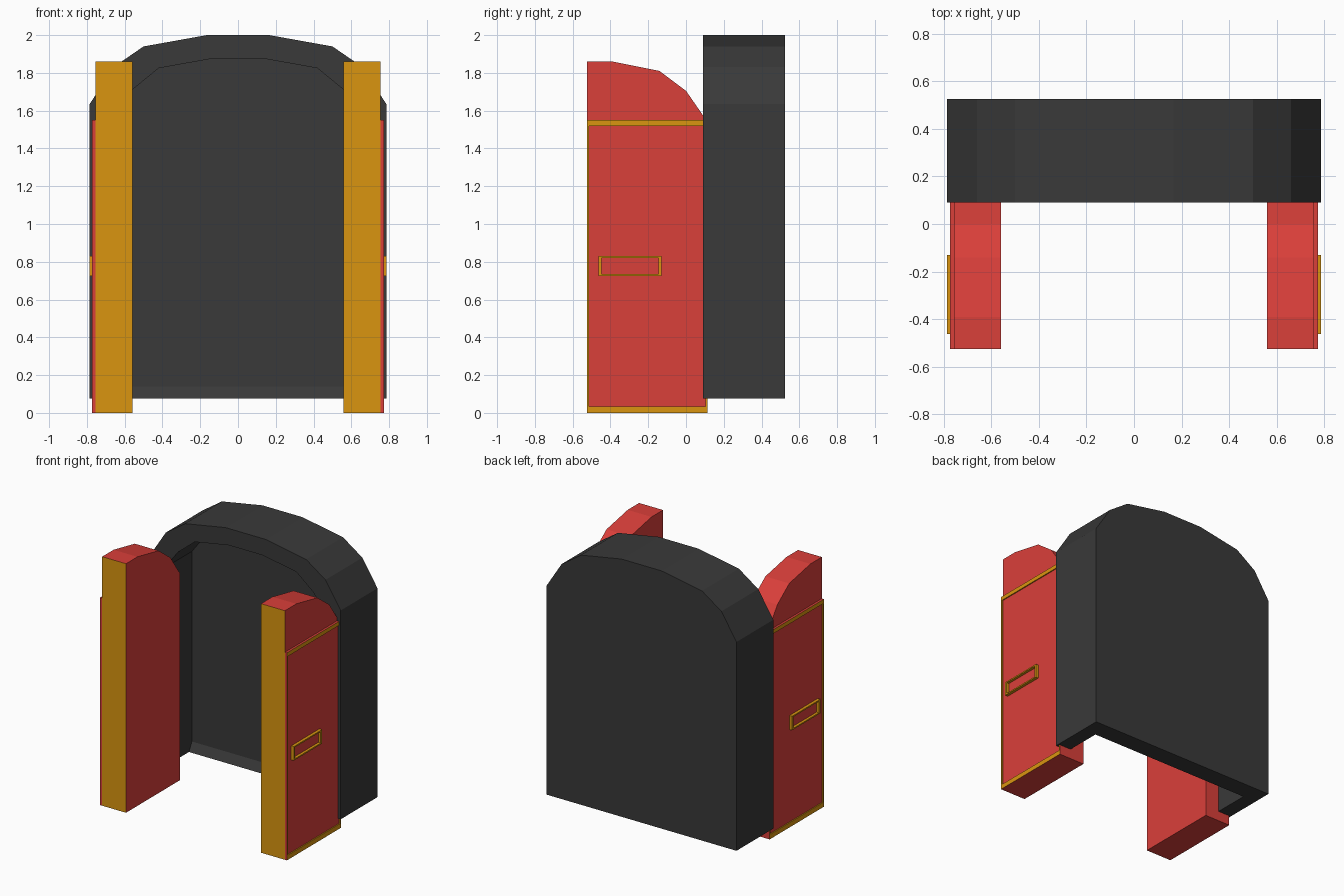
import bpy, bmesh

cube = bpy.data.objects.get("Cube")
if cube:
    bpy.data.objects.remove(cube)


def material(name, rgb):
    m = bpy.data.materials.new(name)
    m.use_nodes = True
    m.diffuse_color = (*rgb, 1)
    m.node_tree.nodes["Principled BSDF"].inputs["Base Color"].default_value = (*rgb, 1)
    return m


CHARCOAL = material("charcoal", (0.041, 0.041, 0.041))
RED = material("red", (0.70, 0.05, 0.042))
GOLD = material("gold", (0.70, 0.30, 0.005))


def finish(name, bm, mats):
    bmesh.ops.recalc_face_normals(bm, faces=bm.faces)
    mesh = bpy.data.meshes.new(name)
    bm.to_mesh(mesh)
    bm.free()
    for m in mats:
        mesh.materials.append(m)
    ob = bpy.data.objects.new(name, mesh)
    bpy.context.collection.objects.link(ob)
    return ob


def prism_x(profile, x0, x1):
    """Extrude a (y, z) outline from x0 to x1."""
    bm = bmesh.new()
    a = [bm.verts.new((x0, y, z)) for y, z in profile]
    b = [bm.verts.new((x1, y, z)) for y, z in profile]
    bm.faces.new(a)
    bm.faces.new(b)
    for i in range(len(a)):
        j = (i + 1) % len(a)
        bm.faces.new((a[i], a[j], b[j], b[i]))
    bmesh.ops.recalc_face_normals(bm, faces=bm.faces)
    return bm


def rect(y0, y1, z0, z1):
    return [(y0, z0), (y1, z0), (y1, z1), (y0, z1)]


# Arched cabinet shell, open at the front and underneath
BASE = 0.075
half_outer = [(0.785, BASE), (0.785, 1.635), (0.66, 1.83), (0.5, 1.94), (0.165, 2.0)]
half_inner = [(0.675, BASE), (0.675, 1.56), (0.56, 1.71), (0.42, 1.825), (0.14, 1.875)]
FRONT, BACK_WALL, BACK = 0.09, 0.42, 0.525


def arch(bm, half, y):
    pts = half + [(-x, z) for x, z in reversed(half)]
    return [bm.verts.new((x, y, z)) for x, z in pts]


bm = bmesh.new()
rear = arch(bm, half_outer, BACK)
rim = arch(bm, half_outer, FRONT)
lip = arch(bm, half_inner, FRONT)
inside = arch(bm, half_inner, BACK_WALL)
loops = [rear, rim, lip, inside]
for p, q in zip(loops, loops[1:]):
    for i in range(len(p) - 1):
        bm.faces.new((p[i], p[i + 1], q[i + 1], q[i]))
bm.faces.new(rear)
bm.faces.new(inside)
bm.faces.new([l[0] for l in loops] + [l[-1] for l in reversed(loops)])
finish("cabinet_shell", bm, [CHARCOAL])

# Sloped ledge along the bottom of the back wall
ledge = [(BACK_WALL, BASE), (0.385, BASE), (BACK_WALL, 0.14)]
finish("back_ledge", prism_x(ledge, -0.675, 0.675), [CHARCOAL])

# Two open doors, each with a framed panel and a handle plate
door_profile = [(-0.525, 0), (0.115, 0), (0.115, 1.545), (0.09, 1.575), (0, 1.705),
                (-0.14, 1.81), (-0.39, 1.86), (-0.525, 1.86)]


def framed_plate(name, outline, x0, x1, border, recess, gold_sides):
    """Plate whose outer face has a gold border around a sunken red centre."""
    (y0, z0), (y1, z1) = outline[0], outline[2]
    left, right, low, high = border
    bm = bmesh.new()
    inner = rect(y0 + left, y1 - right, z0 + low, z1 - high)
    rings = [[bm.verts.new((x, y, z)) for y, z in pts]
             for x, pts in ((x0, outline), (x1, outline), (x1, inner), (x1 - recess, inner))]
    bm.faces.new(rings[0])
    bm.faces.new(rings[3])
    for k, (p, q) in enumerate(zip(rings, rings[1:])):
        for i in range(4):
            j = (i + 1) % 4
            f = bm.faces.new((p[i], p[j], q[j], q[i]))
            f.material_index = 1 if k > 0 or gold_sides else 0
    return finish(name, bm, [RED, GOLD])


for side, s in (("left", 1), ("right", -1)):
    bm = prism_x(door_profile, s * 0.558, s * 0.755)
    for f in bm.faces:
        f.material_index = int(f.normal.y < -0.9)
    finish(side + "_door", bm, [RED, GOLD])
    framed_plate(side + "_door_panel", rect(-0.525, 0.115, 0, 1.55), s * 0.755, s * 0.772,
                 (0.012, 0.012, 0.035, 0.03), s * 0.008, False)
    framed_plate(side + "_handle", rect(-0.463, -0.13, 0.725, 0.83), s * 0.762, s * 0.786,
                 (0.016, 0.016, 0.01, 0.01), s * 0.02, True)
